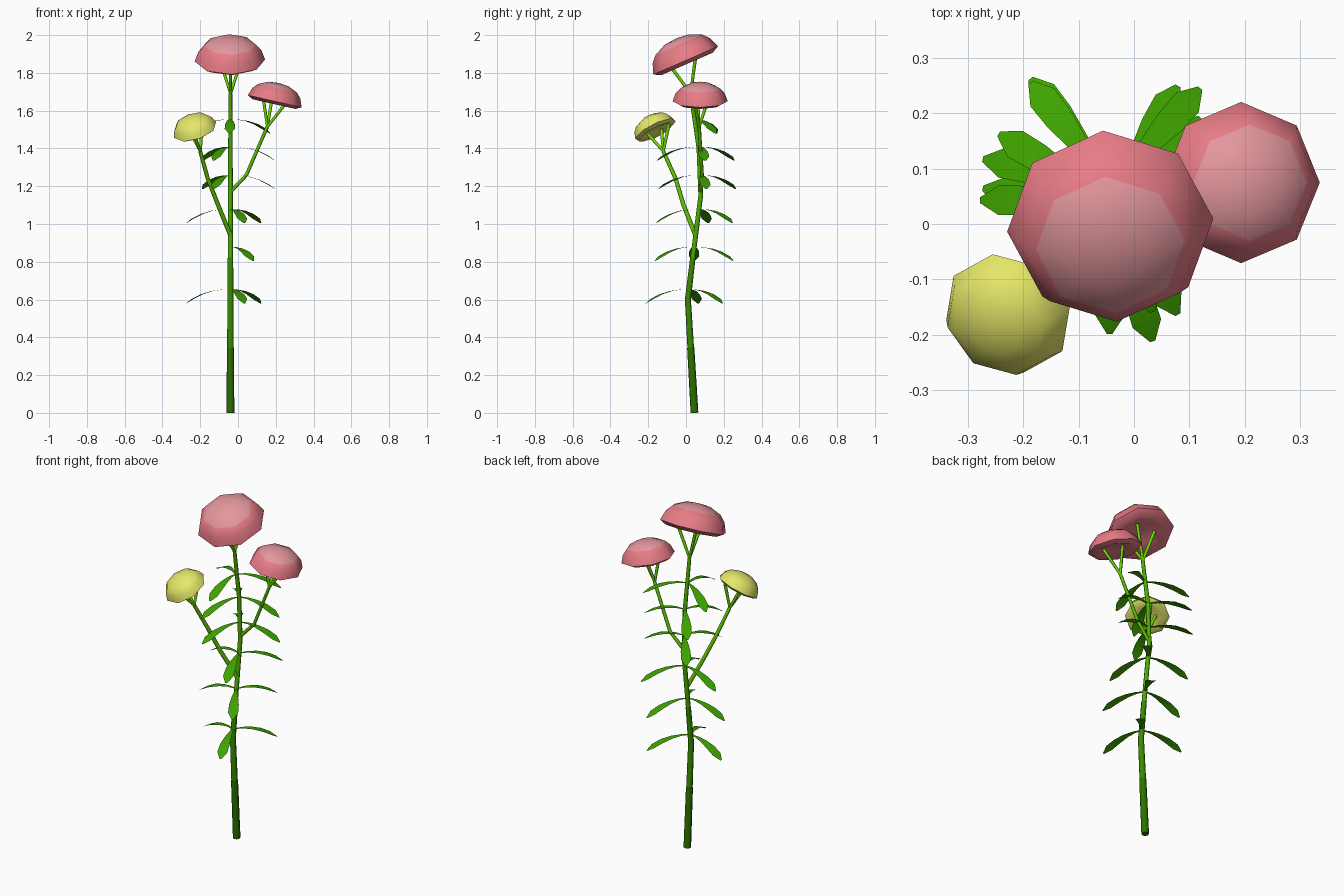
import bpy, bmesh, math
from mathutils import Vector

if "Cube" in bpy.data.objects:
    bpy.data.objects.remove(bpy.data.objects["Cube"])


def material(name, rgb):
    m = bpy.data.materials.new(name)
    m.diffuse_color = (*rgb, 1)
    m.use_nodes = True
    m.node_tree.nodes["Principled BSDF"].inputs["Base Color"].default_value = m.diffuse_color
    return m


DARK = material("dark stem green", (0.025, 0.165, 0.0))
MID = material("middle stem green", (0.04, 0.26, 0.0))
UPPER = material("upper stem green", (0.07, 0.42, 0.0))
BRANCH = material("branch green", (0.11, 0.52, 0.0))
STALK = material("light stalk green", (0.17, 0.72, 0.0))
LEAF = material("leaf green", (0.05, 0.37, 0.0))
PINK = material("petal pink", (0.80, 0.20, 0.24))
PALE = material("pale pink", (0.77, 0.31, 0.34))
YELLOW = material("bud yellow", (0.78, 0.80, 0.14))


def finish(name, bm, mats):
    bmesh.ops.recalc_face_normals(bm, faces=bm.faces)
    me = bpy.data.meshes.new(name)
    bm.to_mesh(me)
    bm.free()
    for m in mats:
        me.materials.append(m)
    ob = bpy.data.objects.new(name, me)
    bpy.context.collection.objects.link(ob)
    return ob


def skin(bm, rings):
    """Quads between consecutive closed rings."""
    out = []
    for a, b in zip(rings, rings[1:]):
        n = len(a)
        out.append([bm.faces.new((a[i], a[(i + 1) % n], b[(i + 1) % n], b[i])) for i in range(n)])
    return out


def tube(name, pts, radii, mat, n=8):
    bm = bmesh.new()
    pts = [Vector(p) for p in pts]
    rings = []
    for k, p in enumerate(pts):
        d = pts[min(k + 1, len(pts) - 1)] - pts[max(k - 1, 0)]
        q = Vector((0, 0, 1)).rotation_difference(d)
        rings.append([bm.verts.new(p + q @ Vector((radii[k] * math.cos(t), radii[k] * math.sin(t), 0)))
                      for t in (2 * math.pi * i / n for i in range(n))])
    for row in skin(bm, rings):
        for f in row:
            f.smooth = True
    for ring in (rings[0], rings[-1]):
        bm.faces.new(ring)
        for i in range(n):
            bm.edges.get((ring[i], ring[(i + 1) % n])).smooth = False
    return finish(name, bm, [mat])


# flower head: eight-sided dome, (radius, height) from shallow hollow underside to crown
PROFILE = [(0.08, 0.005), (0.15, -0.02), (0.187, 0.0), (0.167, 0.055), (0.135, 0.09), (0.07, 0.12)]


def flower(name, centre, axis, size, turn, side, cap):
    bm = bmesh.new()
    q = Vector((0, 0, 1)).rotation_difference(Vector(axis))
    place = lambda r, t, h: bm.verts.new(
        Vector(centre) + q @ Vector((r * math.cos(t), r * math.sin(t), h)) * size)
    rings = [[place(r, math.radians(turn + 45 * i), h) for i in range(8)] for r, h in PROFILE]
    rows = skin(bm, rings)
    crown = place(0, 0, 0.127)
    top = [bm.faces.new((rings[-1][i], rings[-1][(i + 1) % 8], crown)) for i in range(8)]
    bm.faces.new(rings[0])
    for f in rows[-1] + top:
        f.material_index = 1
    for f in bm.faces:
        f.smooth = True
    # crisp rim between dome and underside
    for i in range(8):
        bm.edges.get((rings[2][i], rings[2][(i + 1) % 8])).smooth = False
    return finish(name, bm, [side, cap])


flower("main_flower", (-0.043, -0.002, 1.866), (0, -0.4, 0.916), 1.0, 4, PINK, PALE)
flower("right_flower", (0.194, 0.075, 1.65), (0.22, 0.0, 0.97), 0.78, 0, PINK, PALE)
flower("left_flower", (-0.228, -0.162, 1.498), (-0.30, -0.47, 0.93), 0.64, 10, YELLOW, YELLOW)

# main stem, growing lighter upwards
STEM = [(-0.04, 0.045, 0), (-0.04, 0.025, 0.345), (-0.04, 0.01, 0.6), (-0.04, 0.036, 0.82),
        (-0.04, 0.078, 1.15), (-0.04, 0.068, 1.4), (-0.04, 0.025, 1.69)]
tube("stem_base", STEM[:2], [0.0205, 0.019], DARK)
tube("stem_middle", STEM[1:4], [0.0175, 0.016, 0.0145], MID)
tube("stem_upper", STEM[3:], [0.013, 0.0125, 0.012, 0.01], UPPER)

# side branches
RIGHT = [(-0.04, 0.076, 1.17), (0.045, 0.085, 1.26), (0.155, 0.07, 1.515)]
LEFT = [(-0.04, 0.05, 0.94), (-0.105, -0.013, 1.1), (-0.16, -0.055, 1.24), (-0.2, -0.12, 1.385)]
tube("right_branch", RIGHT, [0.01, 0.0095, 0.009], BRANCH)
tube("left_branch", LEFT, [0.012, 0.0115, 0.011, 0.01], BRANCH)

# three flower stalks under each head
STALKS = {
    "main": (STEM[-1], [(-0.04, -0.085, 1.84), (-0.1, 0.05, 1.88), (0.02, 0.05, 1.88)]),
    "right": (RIGHT[-1], [(0.132, 0.06, 1.67), (0.18, 0.12, 1.67), (0.26, 0.045, 1.65)]),
    "left": (LEFT[-1], [(-0.235, -0.205, 1.48), (-0.19, -0.09, 1.53), (-0.26, -0.13, 1.5)]),
}
for side, (root, ends) in STALKS.items():
    for i, end in enumerate(ends):
        tube(f"{side}_flower_stalk_{i + 1}", [root, end], [0.008, 0.0095], STALK, 5)

# leaf outline: (distance from stem, drop, half width)
BLADE = [(0.0, 0.0, 0.005), (0.05, 0.002, 0.010), (0.10, -0.005, 0.018),
         (0.155, -0.022, 0.026), (0.205, -0.047, 0.027), (0.239, -0.07, 0.005)]


def leaf(name, root, angle):
    bm = bmesh.new()
    a = math.radians(angle)
    out, across = Vector((math.cos(a), math.sin(a), 0)), Vector((-math.sin(a), math.cos(a), 0))
    rows = []
    for r, h, w in BLADE:
        p = Vector(root) + out * r + Vector((0, 0, h))
        rows.append((bm.verts.new(p - across * w), bm.verts.new(p + across * w)))
    for (a0, a1), (b0, b1) in zip(rows, rows[1:]):
        bm.faces.new((a0, b0, b1, a1)).smooth = True
    ob = finish(name, bm, [LEAF])
    if ob.data.polygons[0].normal.z < 0:
        ob.data.flip_normals()


# whorls of three leaves: (stem y, height, first angle)
WHORLS = [(0.015, 0.65, 48), (0.043, 0.875, 60), (0.068, 1.075, 48),
          (0.075, 1.255, 8), (0.068, 1.405, 8), (0.04, 1.55, 29)]
for k, (y, z, turn) in enumerate(WHORLS):
    for i in range(3):
        leaf(f"leaf_{k + 1}_{i + 1}", (-0.04, y, z), turn + 120 * i)
